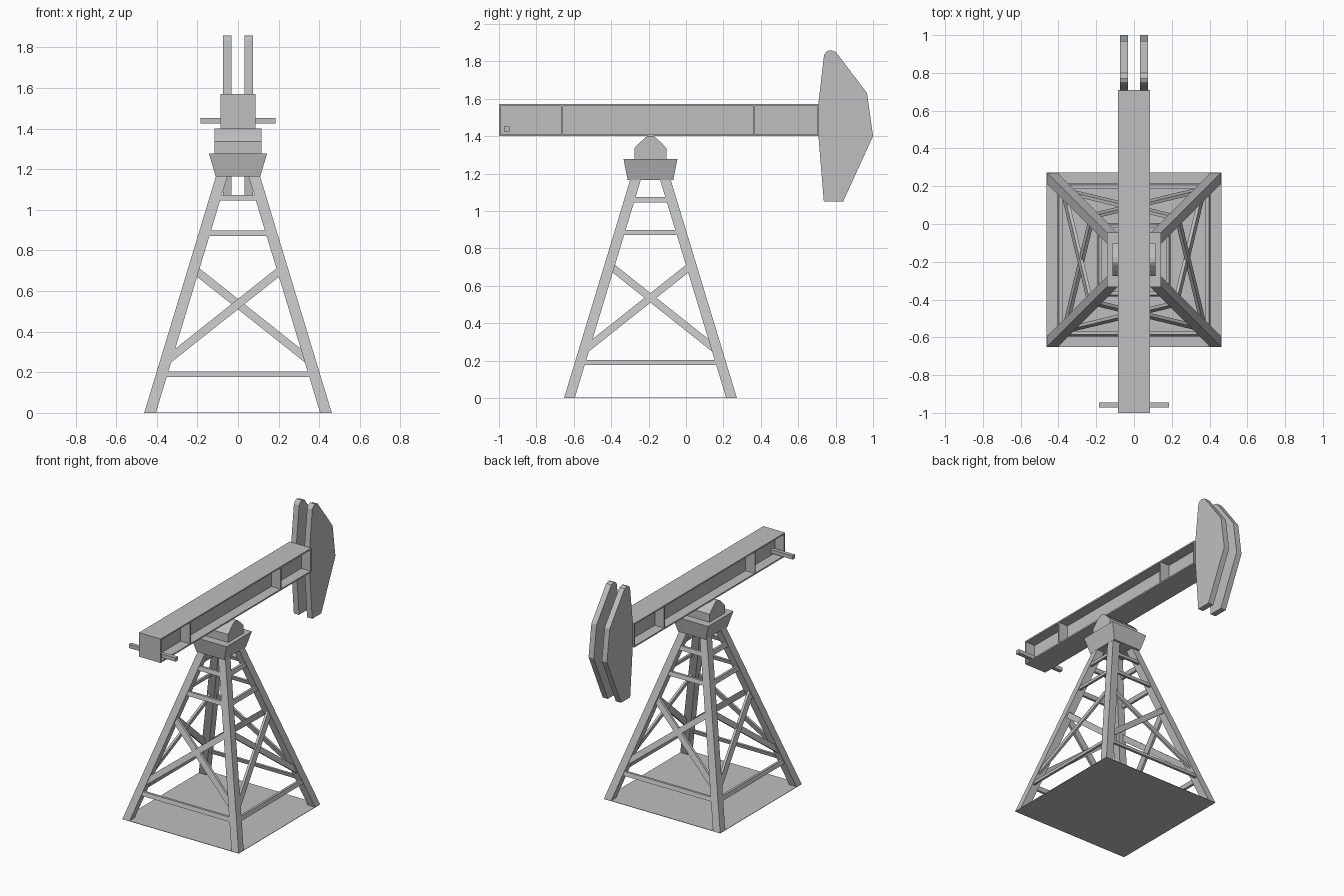
import bpy, bmesh, math
from mathutils import Matrix, Vector

if "Cube" in bpy.data.objects:
    bpy.data.objects.remove(bpy.data.objects["Cube"])

CY = -0.19                      # tower centre along y
FOOT, SLOPE, LEG = 0.462, 0.303, 0.057

grey = bpy.data.materials.new("steel_grey")
grey.diffuse_color = (0.52, 0.52, 0.52, 1)
grey.use_nodes = True
grey.node_tree.nodes["Principled BSDF"].inputs["Base Color"].default_value = grey.diffuse_color


def finish(name, bm):
    bmesh.ops.recalc_face_normals(bm, faces=bm.faces)
    me = bpy.data.meshes.new(name)
    bm.to_mesh(me)
    bm.free()
    me.materials.append(grey)
    ob = bpy.data.objects.new(name, me)
    bpy.context.collection.objects.link(ob)
    return ob


def loft(name, a, b, turn=None):
    """Solid between two matching outlines, optionally turned about the tower axis."""
    bm = bmesh.new()
    la = [bm.verts.new(p) for p in a]
    lb = [bm.verts.new(p) for p in b]
    bm.faces.new(la)
    bm.faces.new(lb)
    n = len(la)
    for i in range(n):
        j = (i + 1) % n
        bm.faces.new((la[i], la[j], lb[j], lb[i]))
    if turn is not None:
        bm.transform(Matrix.Translation((0, CY, 0)) @ Matrix.Rotation(turn, 4, 'Z'))
    return finish(name, bm)


def rect(x0, x1, y0, y1, z):
    return [(x0, y0, z), (x1, y0, z), (x1, y1, z), (x0, y1, z)]


def box(name, x0, x1, y0, y1, z0, z1):
    return loft(name, rect(x0, x1, y0, y1, z0), rect(x0, x1, y0, y1, z1))


def side_profile(name, pts, x0, x1):
    """Extrude a (y, z) outline along x."""
    return loft(name, [(x0, y, z) for y, z in pts], [(x1, y, z) for y, z in pts])


def outer(z):
    return FOOT - SLOPE * z


def brace(name, u0, z0, u1, z1, width, turn, inset=0.004, depth=0.017):
    """Flat bar lying in one sloping tower side."""
    d = Vector((u1 - u0, z1 - z0)).normalized() * (width / 2)
    quad = [(u0 - d.y, z0 + d.x), (u1 - d.y, z1 + d.x),
            (u1 + d.y, z1 - d.x), (u0 + d.y, z0 - d.x)]
    a = [(u, -outer(z) + inset, z) for u, z in quad]
    b = [(u, -outer(z) + inset + depth, z) for u, z in quad]
    loft(name, a, b, turn)


# Ground plate
box("base_plate", -FOOT, FOOT, CY - FOOT, CY + FOOT, 0, 0.003)

# Four legs and the bracing of the four tower sides
for k in range(4):
    turn = k * math.pi / 2
    top = 1.18
    f, t = FOOT, outer(top)
    loft(f"leg_{k}", rect(f - LEG, f, -f, -f + LEG, 0),
         rect(t - LEG, t, -t, -t + LEG, top), turn)
    for i, z in enumerate((0.19, 0.885, 1.06)):
        u = outer(z) - LEG / 2
        brace(f"rung_{k}_{i}", -u, z, u, z, 0.028, turn)
    for s in (-1, 1):
        brace(f"cross_brace_{k}_{s}", -s * 0.222, 0.712, s * 0.35, 0.258, 0.04, turn,
              inset=0.006 + 0.004 * (s + 1))

# Flared cap on the tower
loft("tower_cap", rect(-0.11, 0.11, CY - 0.122, CY + 0.122, 1.165),
     rect(-0.143, 0.143, CY - 0.144, CY + 0.144, 1.278))

# Pivot block with sloped saddle
box("pivot_block", -0.115, 0.115, CY - 0.086, CY + 0.086, 1.275, 1.336)
saddle = [(-0.086, 1.336), (-0.055, 1.368), (-0.026, 1.394), (-0.012, 1.402),
          (0.012, 1.402), (0.026, 1.394), (0.055, 1.368), (0.086, 1.336)]
side_profile("pivot_saddle", [(CY + y, z) for y, z in saddle], -0.115, 0.115)

# Walking beam: flanges, web and stiffeners
W = 0.086
box("beam_top_flange", -W, W, -1.0, 0.71, 1.562, 1.572)
box("beam_bottom_flange", -W, W, -1.0, 0.71, 1.40, 1.41)
box("beam_web", -0.012, 0.012, -0.995, 0.705, 1.405, 1.567)
for i, y in enumerate((-1.0, -0.667, 0.36, 0.70)):
    box(f"beam_stiffener_{i}", -W, W, y, y + 0.01, 1.402, 1.57)

# Cross bar near the rear end of the beam
box("cross_bar", -0.185, 0.185, -0.972, -0.945, 1.425, 1.452)

# Twin head plates
head = [(0.708, 1.40), (0.708, 1.575), (0.738, 1.835), (0.752, 1.853), (0.77, 1.86),
        (0.80, 1.852), (0.968, 1.63), (1.0, 1.40), (0.84, 1.05), (0.737, 1.05)]
for s, side in ((-1, "left"), (1, "right")):
    side_profile(f"head_plate_{side}", head, s * 0.032, s * 0.073)
